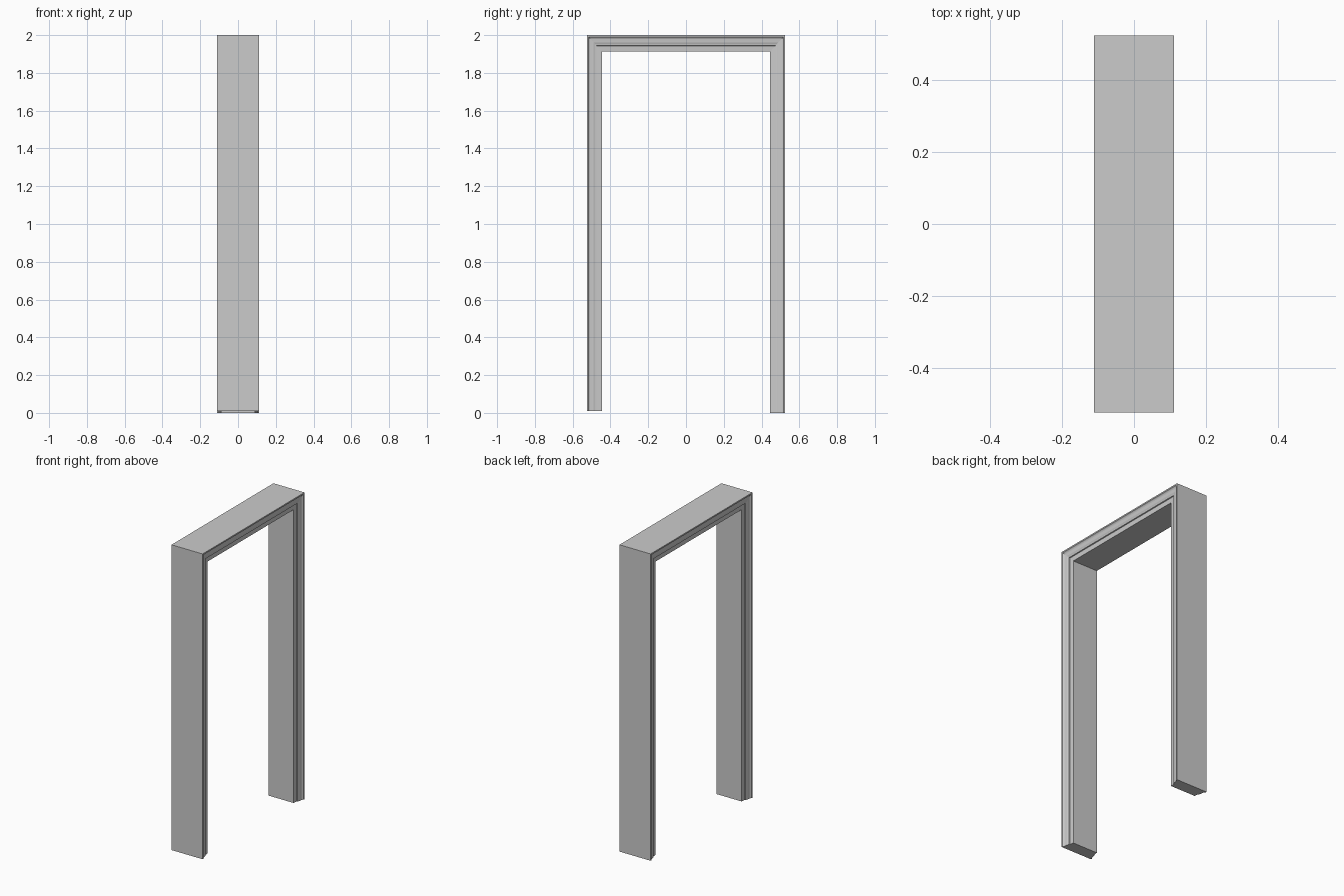
import bpy, bmesh

cube = bpy.data.objects.get("Cube")
if cube:
    bpy.data.objects.remove(cube, do_unlink=True)

HALF_SPAN, HEIGHT = 0.525, 2.0
HEAD_SCALE = 1.09          # the head is a little deeper than the legs
FOOT_FRONT, FOOT_BACK = 0.01, 0.0

# Moulding: (depth from the outer face, half width of the frame)
moulding = [(0, .112), (.008, .112), (.012, .107), (.018, .104), (.026, .103),
            (.036, .102), (.044, .099), (.05, .098), (.052, .092), (.08, .09)]
section = moulding + [(d, -x) for d, x in reversed(moulding)]

# Plain grey paint
paint = bpy.data.materials.new("grey_paint")
paint.use_nodes = True
grey = (0.6, 0.6, 0.6, 1)
paint.diffuse_color = grey
paint.node_tree.nodes["Principled BSDF"].inputs["Base Color"].default_value = grey

# Section swept up one leg, mitred across the head and down the other
bm = bmesh.new()
rings = []
for side, at_foot, foot in ((-1, True, FOOT_FRONT), (-1, False, 0),
                            (1, False, 0), (1, True, FOOT_BACK)):
    rings.append([bm.verts.new((x, side * (HALF_SPAN - d),
                                foot if at_foot else HEIGHT - d * HEAD_SCALE))
                  for d, x in section])
n = len(section)
for a, b in zip(rings, rings[1:]):
    for i in range(n):
        j = (i + 1) % n
        bm.faces.new((a[i], a[j], b[j], b[i]))

# Closed feet
bm.faces.new(rings[0])
bm.faces.new(rings[-1])
bmesh.ops.recalc_face_normals(bm, faces=bm.faces)

mesh = bpy.data.meshes.new("door_frame")
bm.to_mesh(mesh)
bm.free()
mesh.materials.append(paint)
frame = bpy.data.objects.new("door_frame", mesh)
bpy.context.collection.objects.link(frame)
